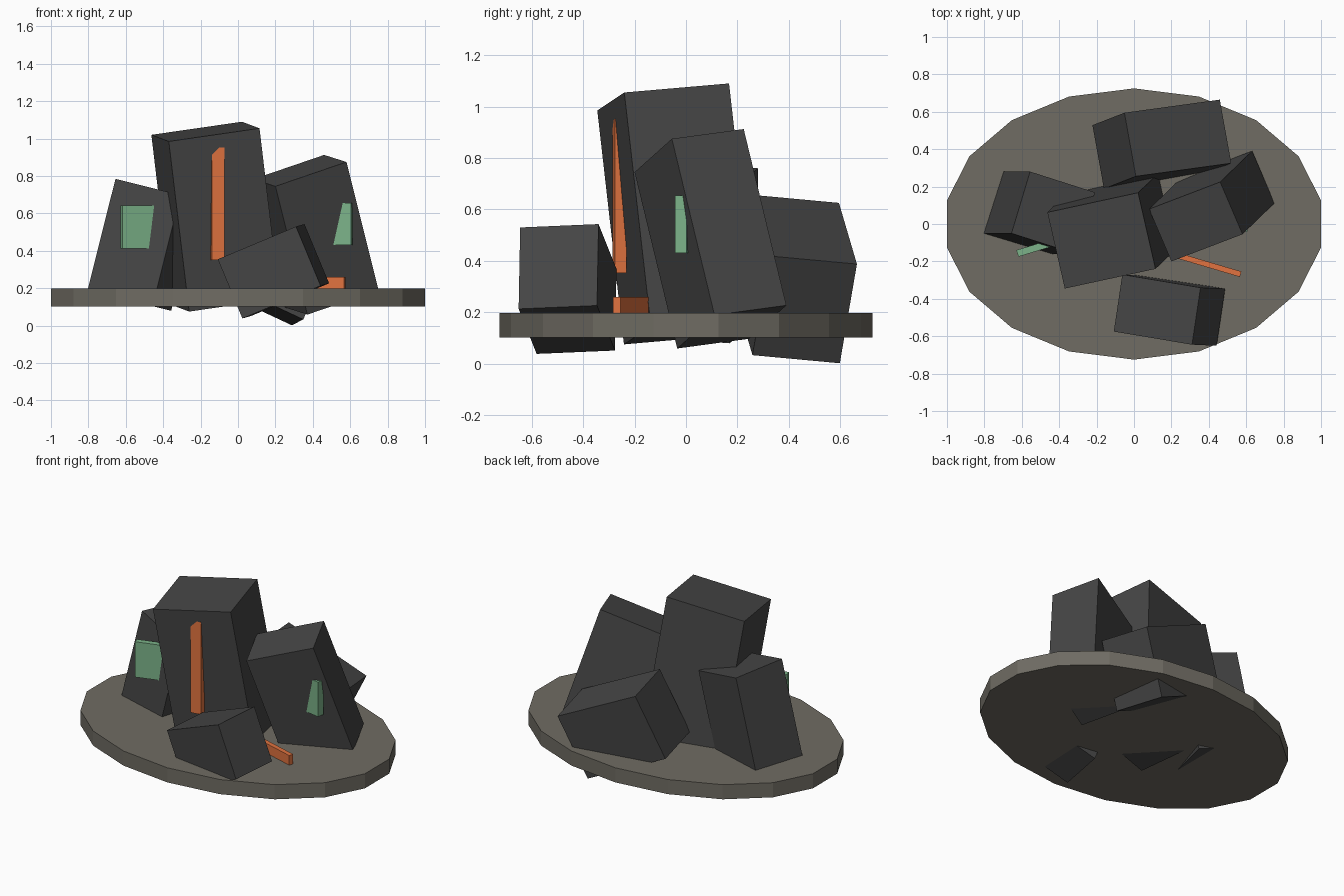
import bpy
import math
from mathutils import Vector, Matrix

if "Cube" in bpy.data.objects:
    bpy.data.objects.remove(bpy.data.objects["Cube"])


def material(name, rgb):
    m = bpy.data.materials.new(name)
    m.diffuse_color = (*rgb, 1)
    m.use_nodes = True
    m.node_tree.nodes["Principled BSDF"].inputs["Base Color"].default_value = m.diffuse_color
    return m


SLAB = material("base_stone", (0.16, 0.15, 0.125))
ROCK = material("dark_rock", (0.06, 0.06, 0.06))
ORANGE = material("orange", (0.75, 0.17, 0.05))
GREEN = material("green", (0.20, 0.45, 0.25))


def box(name, matrix, size, mat):
    bpy.ops.mesh.primitive_cube_add(size=1)
    ob = bpy.context.object
    ob.name = name
    ob.matrix_world = matrix @ Matrix.Diagonal((*size, 1))
    ob.data.materials.append(mat)


def block(name, corner, u, v, height):
    """Tilted block hanging below a top face given by its front-left corner and two edges."""
    corner, u, v = Vector(corner), Vector(u), Vector(v)
    lu, lv = u.length, v.length
    u = u.normalized()
    v = (v - u * v.dot(u)).normalized()
    w = u.cross(v)
    rot = Matrix((u, v, w)).transposed().to_4x4()
    centre = corner + u * lu / 2 + v * lv / 2 - w * height / 2
    box(name, Matrix.Translation(centre) @ rot, (lu, lv, height), ROCK)


def strip(name, front_corner, yaw, size, mat, side=1):
    """Upright bar; front_corner is its lower front-left (side=1) or front-right (side=-1) corner."""
    rot = Matrix.Rotation(math.radians(yaw), 4, 'Z')
    half = Vector((side * size[0] / 2, size[1] / 2, size[2] / 2))
    box(name, Matrix.Translation(Vector(front_corner) + rot @ half) @ rot, size, mat)


# oval base slab
bpy.ops.mesh.primitive_cylinder_add(vertices=18, radius=1, depth=0.095, location=(0, 0, 0.15))
base = bpy.context.object
base.name = "base_slab"
base.scale = (1.0154, 0.725, 1)
base.data.materials.append(SLAB)

# tilted rock blocks
block("centre_block", (-0.37, -0.345, 0.985), (0.485, 0.105, 0.07), (-0.095, 0.407, 0.035), 0.922)
block("right_block", (0.2, -0.2, 0.745), (0.38, 0.145, 0.13), (-0.11, 0.283, 0.041), 0.726)
block("left_block", (-0.655, -0.05, 0.785), (0.347, -0.111, -0.087), (0.10, 0.33, -0.025), 0.612)
block("back_block", (0.01, 0.255, 0.657), (0.51, 0.07, -0.238), (-0.06, 0.34, -0.032), 0.427)
block("front_block", (-0.108, -0.575, 0.355), (0.418, -0.07, 0.175), (0.05, 0.304, 0.015), 0.343)

# orange veins
strip("orange_upright_vein", (-0.14, -0.286, 0.352), 8, (0.068, 0.045, 0.6), ORANGE)
strip("orange_ground_vein", (0.566, -0.283, 0.19), -16.5, (0.4, 0.03, 0.07), ORANGE, -1)

# green crystals
strip("green_left_crystal", (-0.618, -0.175, 0.412), 17, (0.2, 0.037, 0.23), GREEN)
strip("green_right_crystal", (0.605, -0.042, 0.43), -10, (0.13, 0.045, 0.225), GREEN, -1)
